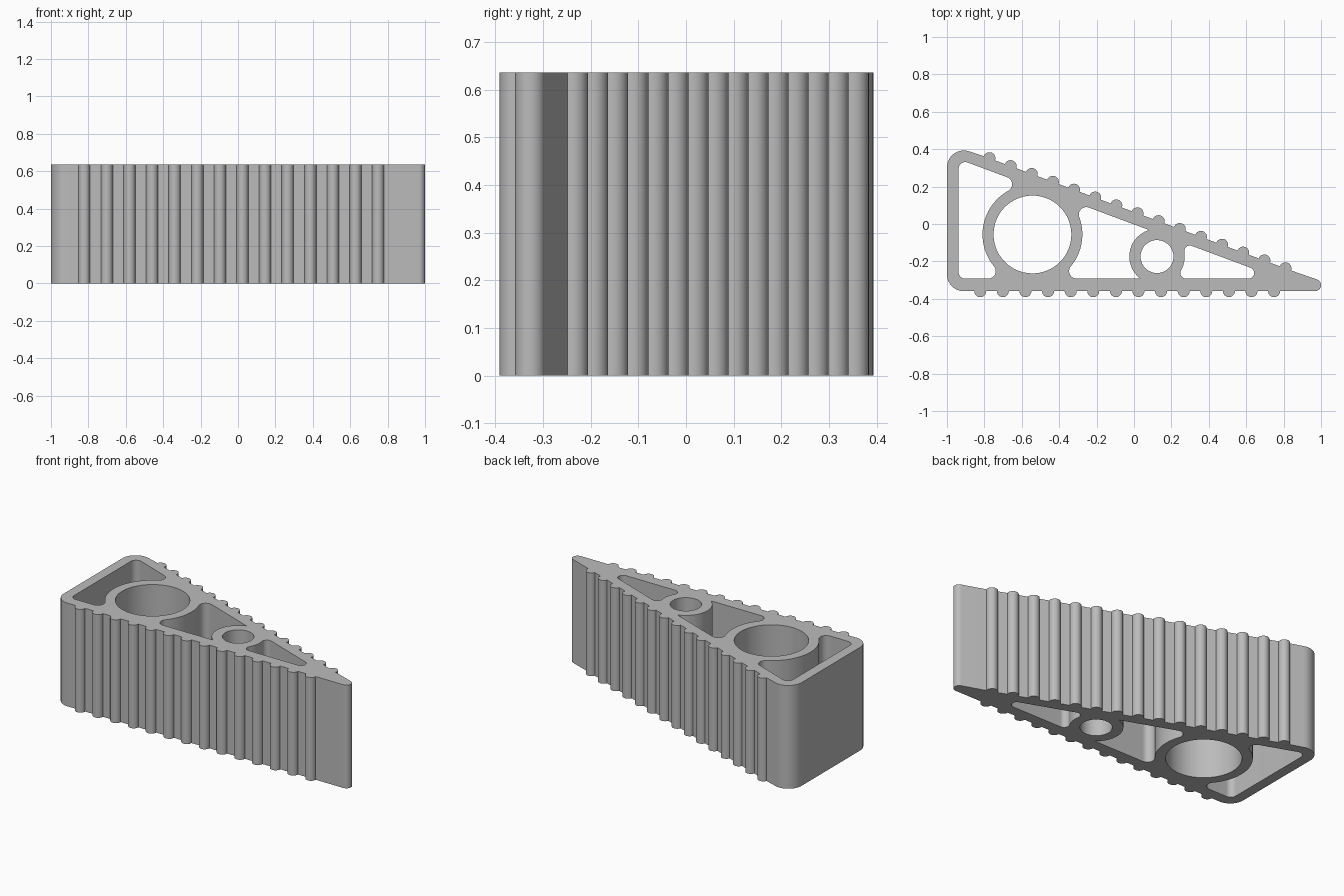
import bpy, bmesh
from math import atan, atan2, cos, sin, pi, tau, sqrt, ceil
from mathutils import Vector as V

HEIGHT, BASE, RIDGE = 0.636, -0.359, 0.032
SLOPE = atan(0.372)
UP = V((sin(SLOPE), cos(SLOPE)))        # normal of the sloping side
N = pi / 2 - SLOPE                      # its angle
DOWN, D = V((0, -1)), -pi / 2
OUT_TOP = UP.dot(V((0, 0.064)))         # distance of the slope from the origin
IN_TOP, IN_BASE = OUT_TOP - 0.062, 0.292


def arc(c, r, a0, a1, ccw=True):
    """Points on an arc from angle a0 to a1."""
    sweep = (a1 - a0) % tau if ccw else -((a0 - a1) % tau)
    n = max(6, ceil(abs(sweep) / 0.1))
    return [V((c[0] + r * cos(a0 + sweep * i / n),
               c[1] + r * sin(a0 + sweep * i / n))) for i in range(n + 1)]


def ang(a, b):
    return atan2(b[1] - a[1], b[0] - a[0])


def fillet(ring, wall, side, r):
    """Centre of a fillet between a ring and an inner wall."""
    c, radius = ring
    n, dist = wall
    gap = dist - n.dot(c) - r
    along = V((abs(n.y), -n.x if n.y > 0 else 0))
    return c + n * gap + along * side * sqrt((radius + r) ** 2 - gap ** 2)


def ridges(first, last, count, angle):
    """Half-round grip ridges spaced evenly between two points."""
    pts = []
    for i in range(count):
        c = first.lerp(last, i / (count - 1))
        pts += arc(c, RIDGE, angle - pi / 2, angle + pi / 2)
    return pts


def on_slope(x):
    return V((x, 0.064 - 0.372 * x))


# Outer outline, counter-clockwise
outline = arc((-0.91, BASE + 0.09), 0.09, pi, 1.5 * pi)
outline += ridges(V((-0.822, BASE)), V((0.749, BASE)), 14, D)
outline += arc((0.968, BASE + 0.032), 0.032, D, N)
outline += ridges(on_slope(0.81), on_slope(-0.773), 15, N)
outline += arc((-0.91, 0.303), 0.09, N, pi)

# Rings around the two round bores
big = (V((-0.543, -0.056)), 0.267)
small = (V((0.123, -0.174)), 0.148)
floor, roof = (DOWN, IN_BASE), (UP, IN_TOP)


def left_of(ring, r):
    """Edge running up the left side of a ring, with filleted ends."""
    c, rad = ring
    lo, hi = fillet(ring, floor, -1, r), fillet(ring, roof, -1, r)
    mid = arc(c, rad, ang(c, lo), ang(c, hi), False)
    if r == 0:
        return mid
    return arc(lo, r, D, ang(lo, c)) + mid + arc(hi, r, ang(hi, c), N)


def right_of(ring, r):
    """Edge running down the right side of a ring, with filleted ends."""
    c, rad = ring
    lo, hi = fillet(ring, floor, 1, r), fillet(ring, roof, 1, r)
    return (arc(hi, r, N, ang(hi, c))
            + arc(c, rad, ang(c, hi), ang(c, lo), False)
            + arc(lo, r, ang(lo, c), D))


# Pockets between the rings and the walls
wall_x, cr = -0.938, 0.036
top_y = (IN_TOP - cr - UP.x * (wall_x + cr)) / UP.y
left_pocket = (arc((wall_x + cr, -IN_BASE + cr), cr, pi, 1.5 * pi)
               + left_of(big, 0.04)
               + arc((wall_x + cr, top_y), cr, N, pi))
middle_pocket = left_of(small, 0) + right_of(big, 0.04)
tip_r = 0.03
tip_y = -IN_BASE + tip_r
tip_x = (IN_TOP - tip_r - UP.y * tip_y) / UP.x
right_pocket = right_of(small, 0.03) + arc((tip_x, tip_y), tip_r, D, N)
bores = [arc(big[0], 0.208, 0, 2 * pi - 0.001), arc(small[0], 0.088, 0, 2 * pi - 0.001)]

cube = bpy.data.objects.get("Cube")
if cube:
    bpy.data.objects.remove(cube)

# Fill the profile and extrude it upward
bm = bmesh.new()
for loop in [outline, left_pocket, middle_pocket, right_pocket] + bores:
    pts = [p for i, p in enumerate(loop) if (p - loop[i - 1]).length > 0.001]
    verts = [bm.verts.new((p.x, p.y, 0)) for p in pts]
    for i, v in enumerate(verts):
        bm.edges.new((verts[i - 1], v))
bmesh.ops.triangle_fill(bm, edges=bm.edges[:], use_beauty=True, normal=(0, 0, 1))
ext = bmesh.ops.extrude_face_region(bm, geom=bm.faces[:], use_keep_orig=True)
bmesh.ops.translate(bm, vec=(0, 0, HEIGHT),
                    verts=[g for g in ext["geom"] if isinstance(g, bmesh.types.BMVert)])
bmesh.ops.recalc_face_normals(bm, faces=bm.faces[:])
mesh = bpy.data.meshes.new("ridged_wedge")
bm.to_mesh(mesh)
bm.free()

grey = bpy.data.materials.new("grey")
grey.use_nodes = True
grey.diffuse_color = (0.5, 0.5, 0.5, 1)
grey.node_tree.nodes["Principled BSDF"].inputs["Base Color"].default_value = (0.5, 0.5, 0.5, 1)
mesh.materials.append(grey)

wedge = bpy.data.objects.new("ridged_wedge", mesh)
bpy.context.collection.objects.link(wedge)
bpy.context.view_layer.objects.active = wedge
wedge.select_set(True)
bpy.ops.object.shade_smooth_by_angle(angle=pi / 6)
